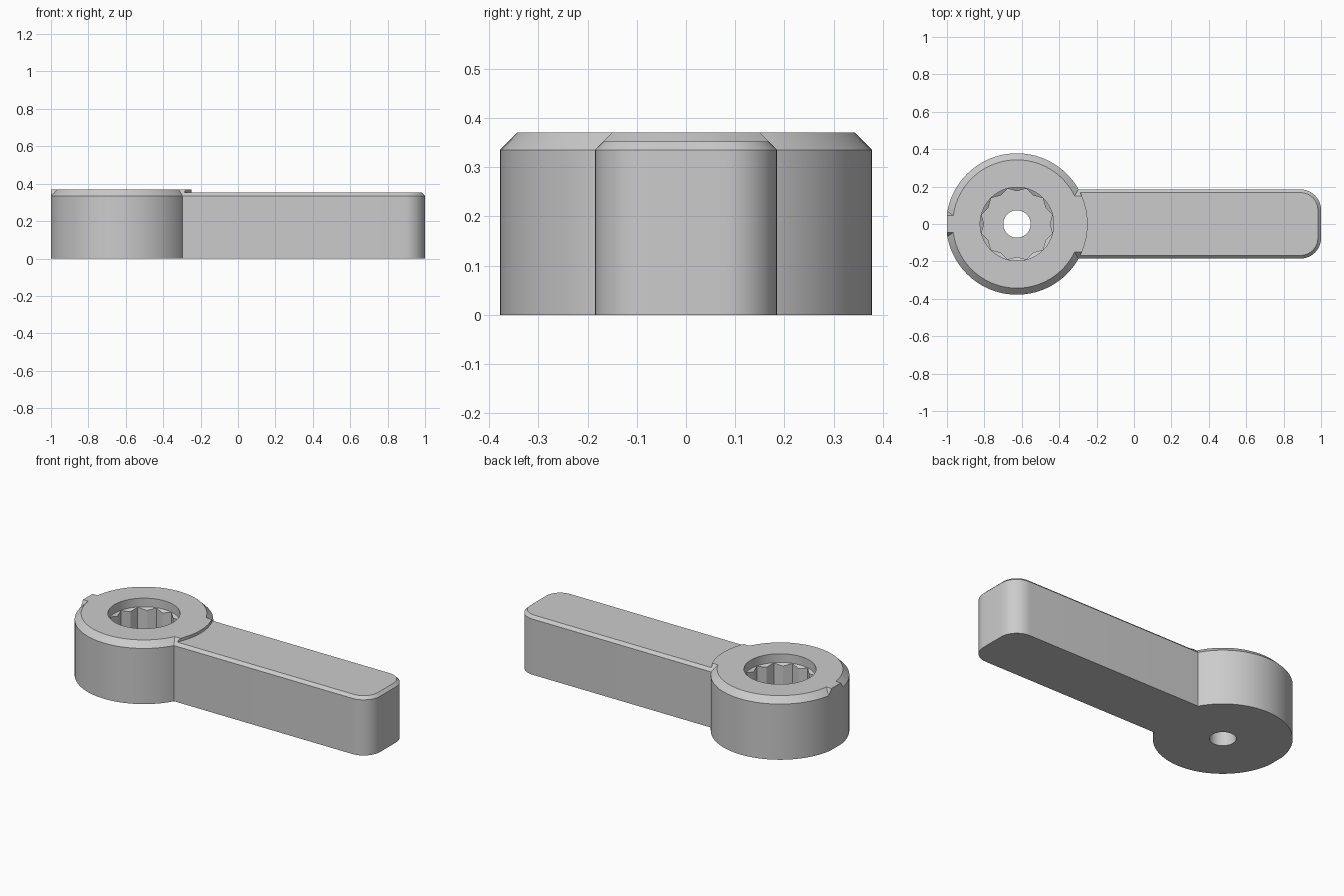
import bpy, bmesh, math

if "Cube" in bpy.data.objects:
    bpy.data.objects.remove(bpy.data.objects["Cube"])

CX, R, TOP, SHOULDER = -0.626, 0.378, 0.37, 0.335

grey = bpy.data.materials.new("mid grey")
grey.diffuse_color = (0.6, 0.6, 0.6, 1)
grey.use_nodes = True
grey.node_tree.nodes["Principled BSDF"].inputs["Base Color"].default_value = grey.diffuse_color


def loft(name, rings):
    """Closed solid from (z, outline) rings with equal point counts."""
    bm = bmesh.new()
    loops = [[bm.verts.new((x, y, z)) for x, y in pts] for z, pts in rings]
    n = len(loops[0])
    for a, b in zip(loops, loops[1:]):
        for i in range(n):
            j = (i + 1) % n
            bm.faces.new((a[i], a[j], b[j], b[i]))
    bm.faces.new(loops[0][::-1])
    bm.faces.new(loops[-1])
    bmesh.ops.recalc_face_normals(bm, faces=bm.faces)
    mesh = bpy.data.meshes.new(name)
    bm.to_mesh(mesh)
    bm.free()
    ob = bpy.data.objects.new(name, mesh)
    mesh.materials.append(grey)
    bpy.context.collection.objects.link(ob)
    return ob


def circle(r, n=96):
    return [(max(-1.0, CX + r * math.cos(2 * math.pi * i / n)),
             r * math.sin(2 * math.pi * i / n)) for i in range(n)]


def star(r_out, r_in, points=12):
    pts = []
    for i in range(points * 2):
        a = math.pi * i / points
        r = r_out if i % 2 else r_in
        pts.append((CX + r * math.cos(a), r * math.sin(a)))
    return pts


def lug_outline(half, side, n=16):
    """Strip of given half width that ends on the hub's outer wall."""
    pts = [(CX + side * 0.25, -half)]
    a = math.asin(half / R)
    for i in range(n + 1):
        t = -a + 2 * a * i / n
        pts.append((max(-1.0, CX + side * R * math.cos(t)), R * math.sin(t)))
    return pts + [(CX + side * 0.25, half)]


def arm_outline(inset, n=10):
    half, end, rad = 0.185 - inset, 1.0 - inset, 0.11 - inset
    pts = [(CX + 0.3, -half)]
    for start, sy in ((-90, -1), (0, 1)):
        for i in range(n + 1):
            t = math.radians(start + 90 * i / n)
            pts.append((end - rad + rad * math.cos(t),
                        sy * (half - rad) + rad * math.sin(t)))
    return pts + [(CX + 0.3, half)]


def combine(target, other, operation):
    mod = target.modifiers.new("combine", 'BOOLEAN')
    mod.operation, mod.solver, mod.object = operation, 'EXACT', other
    bpy.ops.object.select_all(action='DESELECT')
    target.select_set(True)
    bpy.context.view_layer.objects.active = target
    bpy.ops.object.modifier_apply(modifier=mod.name)
    bpy.data.objects.remove(other, do_unlink=True)


# Round hub with a chamfered rim
handle = loft("lever_handle", [(0, circle(R)), (SHOULDER, circle(R)),
                               (TOP, circle(R - 0.035))])

# Arm with rounded end and chamfered top edge
combine(handle, loft("arm", [(0, arm_outline(0)), (SHOULDER, arm_outline(0)),
                             (0.352, arm_outline(0.017))]), 'UNION')

# Raised lugs bridging the rim chamfer, above the arm and opposite it
for side, low, high in ((1, 0.185, 0.15), (-1, 0.068, 0.045)):
    combine(handle, loft("lug", [(0.3, lug_outline(low, side)),
                                 (SHOULDER, lug_outline(low, side)),
                                 (TOP, lug_outline(high, side))]), 'UNION')

# Twelve-point socket, round countersunk mouth and through hole
cuts = [
    loft("socket", [(0.1, star(0.196, 0.1757)), (0.33, star(0.196, 0.1757))]),
    loft("mouth", [(0.303, circle(0.17)), (0.318, circle(0.1965)),
                   (0.5, circle(0.1965))]),
    loft("bore", [(-0.1, circle(0.073, 48)), (0.2, circle(0.073, 48))]),
]
for cut in cuts:
    combine(handle, cut, 'DIFFERENCE')

bpy.ops.object.shade_smooth_by_angle(angle=math.radians(25))
